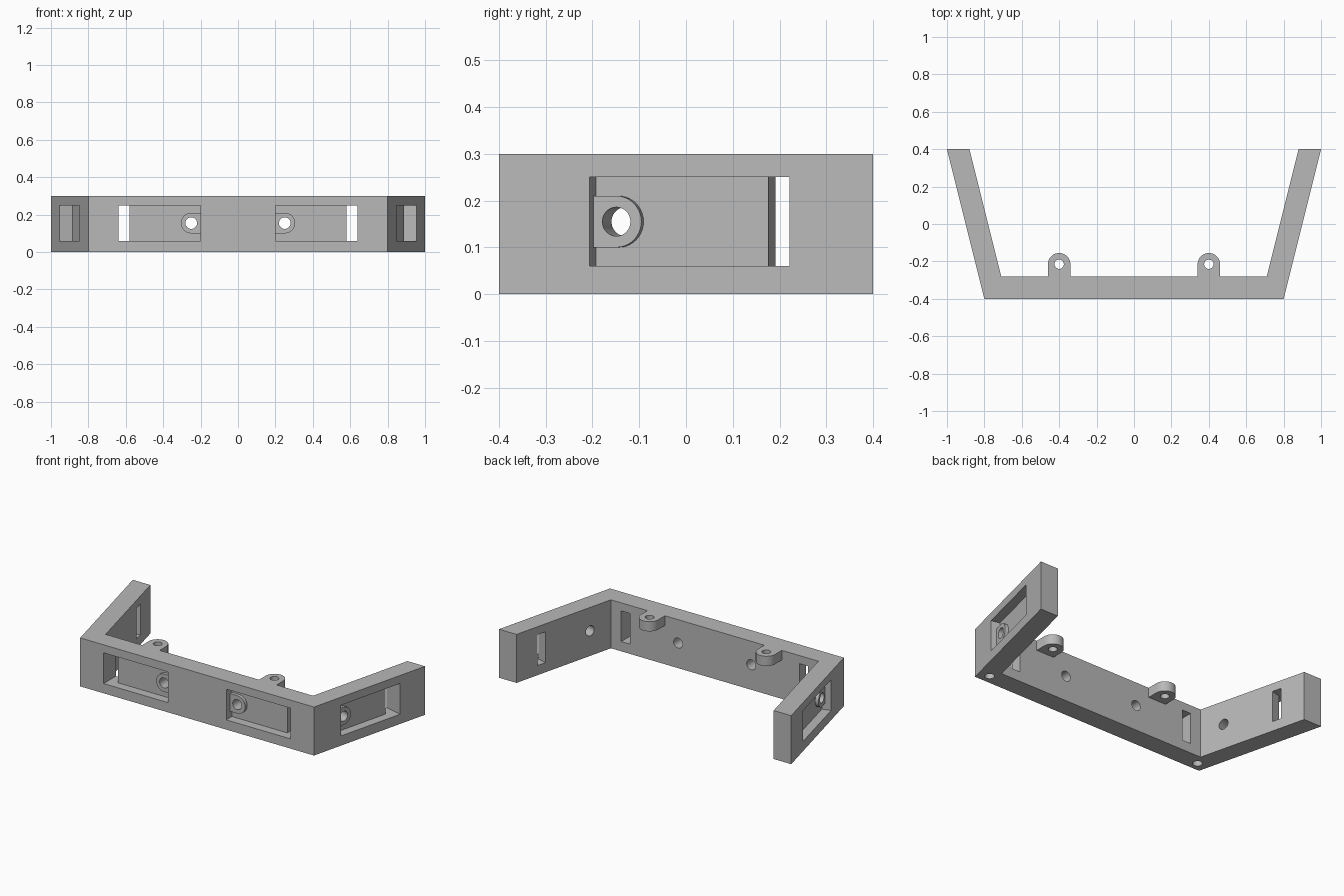
import bpy
import bmesh
from math import cos, sin, pi
from mathutils import Matrix, Vector

if "Cube" in bpy.data.objects:
    bpy.data.objects.remove(bpy.data.objects["Cube"], do_unlink=True)

grey = bpy.data.materials.new("plain grey")
grey.use_nodes = True
grey.diffuse_color = (0.48, 0.48, 0.48, 1)
grey.node_tree.nodes["Principled BSDF"].inputs["Base Color"].default_value = (0.48, 0.48, 0.48, 1)

HEIGHT = 0.3
UP = Vector((0, 0, 1))


def frame(origin, a, b, c):
    """Matrix taking local (a, b, c) coordinates to world space."""
    m = Matrix((a, b, c)).transposed().to_4x4()
    m.translation = origin
    return m


def prism(bm, outline, low, high, matrix=Matrix()):
    """Closed extrusion of a 2D outline between two levels."""
    bottom = [bm.verts.new(matrix @ Vector((x, y, low))) for x, y in outline]
    top = [bm.verts.new(matrix @ Vector((x, y, high))) for x, y in outline]
    bm.faces.new(bottom)
    bm.faces.new(top)
    n = len(outline)
    for i in range(n):
        j = (i + 1) % n
        bm.faces.new((bottom[i], bottom[j], top[j], top[i]))


def arc(cx, cy, r, start, end, steps):
    angles = [start + (end - start) * i / steps for i in range(steps + 1)]
    return [(cx + r * cos(t), cy + r * sin(t)) for t in angles]


def circle(cx, cy, r):
    return arc(cx, cy, r, 0, 2 * pi, 40)[:-1]


def make(name, bm):
    bmesh.ops.recalc_face_normals(bm, faces=bm.faces)
    mesh = bpy.data.meshes.new(name)
    bm.to_mesh(mesh)
    bm.free()
    mesh.materials.append(grey)
    obj = bpy.data.objects.new(name, mesh)
    bpy.context.collection.objects.link(obj)
    return obj


def combine(target, bm, operation):
    """Apply one boolean step and discard its helper."""
    tool = make("helper", bm)
    tool.hide_render = True
    mod = target.modifiers.new("boolean", "BOOLEAN")
    mod.operation = operation
    mod.solver = "EXACT"
    mod.object = tool
    bpy.context.view_layer.objects.active = target
    bpy.ops.object.modifier_apply(modifier=mod.name)
    bpy.data.objects.remove(tool, do_unlink=True)


# Bracket body: front wall with two splayed arms
half = [(0.8, -0.4), (1, 0.4), (0.88, 0.4), (0.71, -0.28)]
bm = bmesh.new()
prism(bm, half + [(-x, y) for x, y in reversed(half)], 0, HEIGHT)
bracket = make("bracket", bm)

# Four wall panels share a layout: half of the front and one arm, mirrored
along = Vector((0.2, 0.8, 0)).normalized()
panels = [(Vector((0, -0.4, 0)), Vector((1, 0, 0))),
          (Vector((0.8, -0.4, 0)), along)]
mirrors = [Matrix(), Matrix.Scale(-1, 4, Vector((1, 0, 0)))]

pockets, bosses, bores = bmesh.new(), bmesh.new(), bmesh.new()
pocket_shape = [(0.2, 0.05), (0.64, 0.05), (0.64, -0.2),
                (0.58, -0.2), (0.58, -0.055), (0.2, -0.055)]
boss_shape = [(0.17, 0.1)] + arc(0.25, 0.155, 0.055, -pi / 2, pi / 2, 20) + [(0.17, 0.21)]
for mirror in mirrors:
    for origin, a in panels:
        out = a.cross(UP)
        # Shallow pocket with a through slot at its far end
        prism(pockets, pocket_shape, 0.06, 0.25, mirror @ frame(origin, a, out, UP))
        # Raised rounded boss and its through bore
        face = mirror @ frame(origin, a, UP, out)
        prism(bosses, boss_shape, -0.08, -0.035, face)
        prism(bores, circle(0.25, 0.155, 0.031), -0.2, 0.05, face)

# Rounded tabs on the back of the front wall, with vertical holes
for x in (-0.4, 0.4):
    tab = [(x + 0.06, -0.32)] + arc(x, -0.215, 0.06, 0, pi, 24) + [(x - 0.06, -0.32)]
    prism(bosses, tab, HEIGHT - 0.06, HEIGHT)
    prism(bores, circle(x, -0.215, 0.025), 0.2, 0.4)

# Blind holes under the corners
for x in (-0.742, 0.742):
    prism(bores, circle(x, -0.345, 0.027), -0.05, 0.2)

combine(bracket, pockets, "DIFFERENCE")
combine(bracket, bosses, "UNION")
combine(bracket, bores, "DIFFERENCE")

# Smooth the round walls, keep the edges crisp
bpy.ops.object.select_all(action="DESELECT")
bracket.select_set(True)
bpy.context.view_layer.objects.active = bracket
bpy.ops.object.shade_smooth_by_angle(angle=pi / 6)
